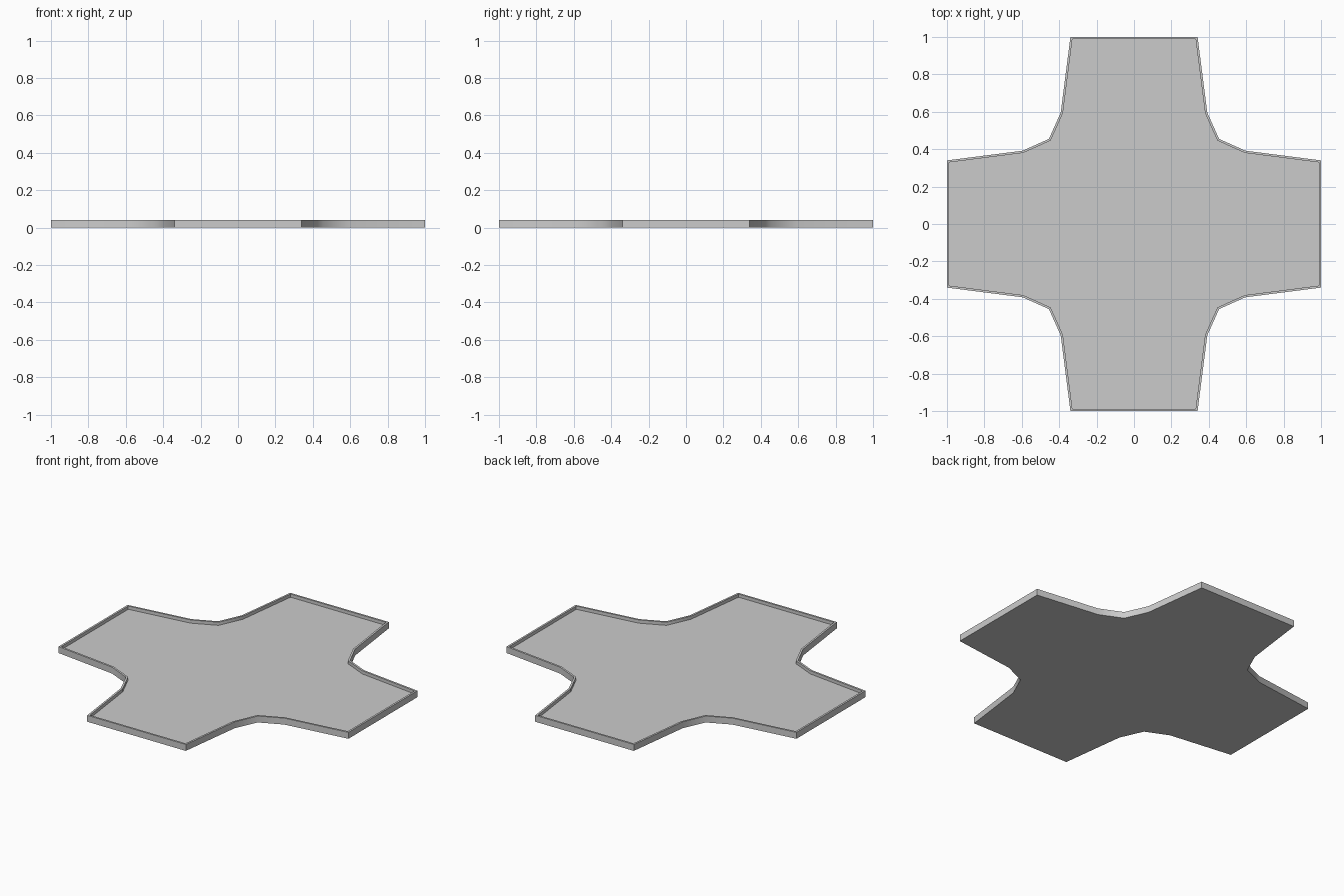
import bpy, bmesh, math

if "Cube" in bpy.data.objects:
    bpy.data.objects.remove(bpy.data.objects["Cube"])

HEIGHT, FLOOR, RIM = 0.04, 0.02, 0.012

# One end and one curved inner corner, repeated four times around the centre
quarter = [(1.0, -0.34), (1.0, 0.34), (0.595, 0.392), (0.455, 0.455), (0.392, 0.595)]
outline = []
for k in range(4):
    c, s = round(math.cos(k * math.pi / 2)), round(math.sin(k * math.pi / 2))
    outline += [(x * c - y * s, x * s + y * c) for x, y in quarter]

# The last corner of each quarter runs on to the next arm's end
bm = bmesh.new()
base = bm.faces.new([bm.verts.new((x, y, 0)) for x, y in outline])

# Solid slab
res = bmesh.ops.extrude_face_region(bm, geom=[base], use_keep_orig=True)
top_verts = [g for g in res["geom"] if isinstance(g, bmesh.types.BMVert)]
bmesh.ops.translate(bm, verts=top_verts, vec=(0, 0, HEIGHT))
bmesh.ops.recalc_face_normals(bm, faces=bm.faces)

# Narrow raised rim around a sunken floor
top = max(bm.faces, key=lambda f: f.calc_center_median().z)
bmesh.ops.inset_region(bm, faces=[top], thickness=RIM, use_even_offset=True)
res = bmesh.ops.extrude_discrete_faces(bm, faces=[top])
floor = res["faces"][0]
bmesh.ops.translate(bm, verts=floor.verts[:], vec=(0, 0, FLOOR - HEIGHT))
bmesh.ops.recalc_face_normals(bm, faces=bm.faces)

mesh = bpy.data.meshes.new("cross_tray")
bm.to_mesh(mesh)
bm.free()
tray = bpy.data.objects.new("cross_tray", mesh)
bpy.context.collection.objects.link(tray)

# Soft shading round the inner corners, crisp everywhere else
bpy.context.view_layer.objects.active = tray
tray.select_set(True)
bpy.ops.object.shade_smooth_by_angle(angle=math.radians(45))
